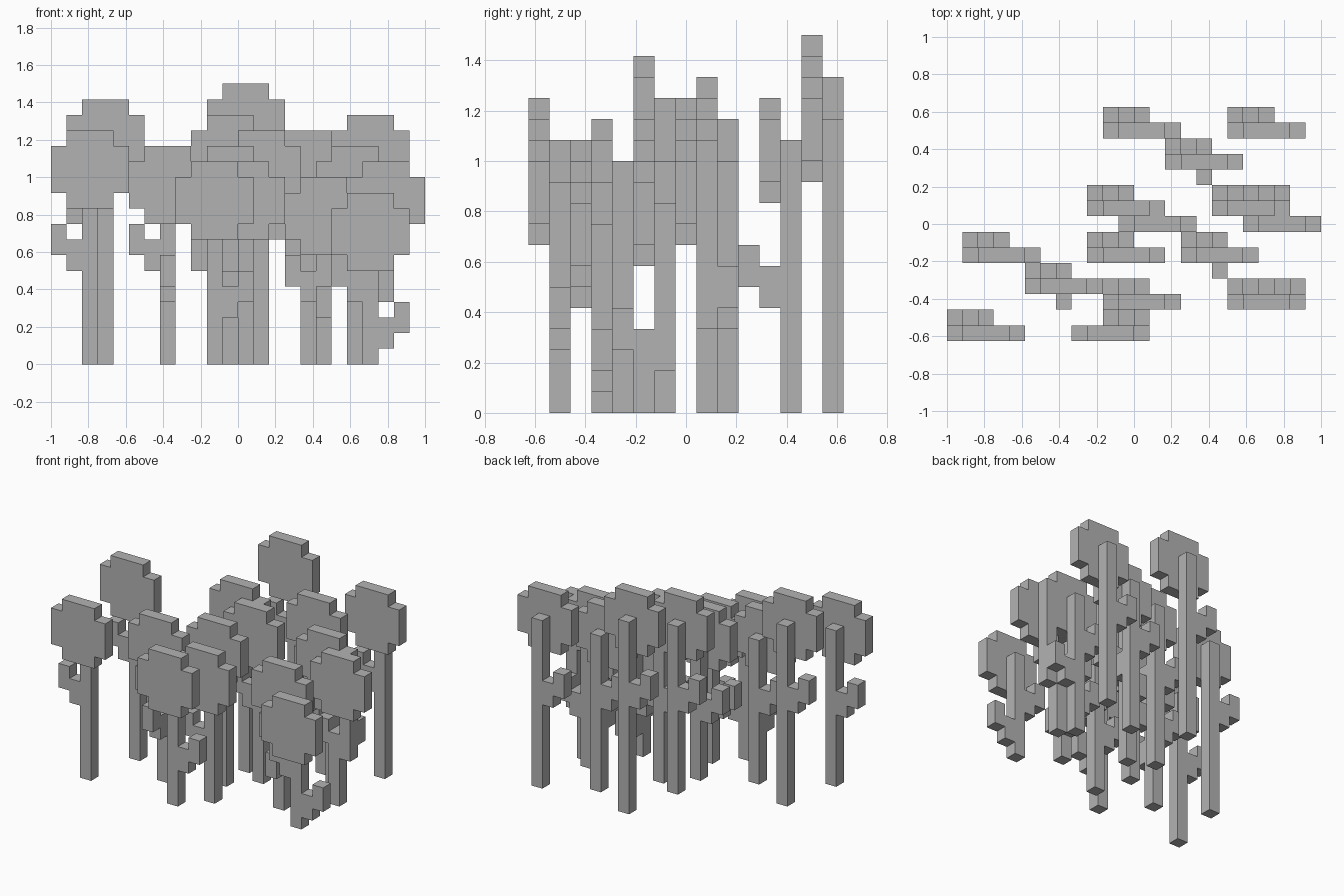
import bpy
import bmesh
from math import radians
from mathutils import Vector

cube = bpy.data.objects.get("Cube")
if cube:
    bpy.data.objects.remove(cube)

UNIT = 1 / 12                      # size of one block
ORIGIN = Vector((0, 7.5, 0))       # block coordinates of the centre

grey = bpy.data.materials.new("plain_grey")
grey.use_nodes = True
grey.diffuse_color = (0.45, 0.45, 0.45, 1)
grey.node_tree.nodes["Principled BSDF"].inputs["Base Color"].default_value = grey.diffuse_color

LEFT, RIGHT, FRONT = Vector((-1, 0, 0)), Vector((1, 0, 0)), Vector((0, -1, 0))
SIDES = [Vector(d) for d in ((1, 0, 0), (0, 1, 0), (0, 0, 1))]


def column(cells, x, y, bottom, top):
    cells.update((int(x), int(y), z) for z in range(bottom, top))


def build(name, cells):
    """Skin a set of blocks with their outer faces only."""
    bm = bmesh.new()
    for cell in cells:
        middle = Vector(cell) + Vector((0.5, 0.5, 0.5))
        for i, axis in enumerate(SIDES):
            for sign in (1, -1):
                normal = axis * sign
                if tuple(int(c) for c in Vector(cell) + normal) in cells:
                    continue
                u, v = SIDES[(i + 1) % 3] / 2, SIDES[(i + 2) % 3] / 2 * sign
                face = middle + normal / 2
                corners = (face - u - v, face + u - v, face + u + v, face - u + v)
                bm.faces.new([bm.verts.new((c - ORIGIN) * UNIT) for c in corners])
    bmesh.ops.remove_doubles(bm, verts=bm.verts, dist=UNIT / 100)
    bmesh.ops.dissolve_limit(bm, angle_limit=radians(1), verts=bm.verts, edges=bm.edges)
    mesh = bpy.data.meshes.new(name)
    bm.to_mesh(mesh)
    bm.free()
    mesh.materials.append(grey)
    bpy.context.collection.objects.link(bpy.data.objects.new(name, mesh))


def flower(name, x, row, base, leaves, bend=None):
    """x, row: block of the stem; base: underside of the bloom;
    leaves: (direction, drop below the bloom); bend: leaf the stem foot sits under."""
    # bloom: a five block disc without its corners, in front of the stem
    bloom = set()
    for dx in range(-2, 3):
        trim = abs(dx) // 2
        column(bloom, x + dx, row - 1, base + trim, base + 5 - trim)
    build(name + "_bloom", bloom)

    # stem and its stepped leaves
    stem = set()
    foot = 0
    for direction, drop in leaves:
        low = base - drop
        near = Vector((x, row, 0)) + direction
        far = near + direction
        column(stem, near.x, near.y, low, low + 2)
        column(stem, far.x, far.y, low + 1, low + 3)
        if bend == direction:
            foot = low
            column(stem, near.x, near.y, 0, low)
    column(stem, x, row, foot, base + 3)
    build(name + "_stem", stem)


# flowers with one leaf on the left
single = [(LEFT, 4)]
for label, x, row, base in (
    ("outer_front", -10, 1, 10),
    ("centre_front", 0, 3, 8),
    ("outer_middle", -9, 6, 12),
    ("centre_middle", -1, 6, 9),
    ("inner_middle", 1, 8, 10),
    ("centre_rear", -1, 9, 11),
    ("centre_back", 0, 14, 13),
    ("outer_back", 8, 14, 11),
):
    flower(label + "_flower", x, row, base, single)
flower("far_side_flower", 9, 8, 8, single, bend=LEFT)

# flower with one leaf on the right
flower("right_leaf_flower", -2, 1, 8, [(RIGHT, 5)])

# flowers with a left and a forward leaf
double = [(LEFT, 3), (FRONT, 5)]
flower("forward_leaf_flower", -5, 4, 9, double)
flower("bent_forward_flower", 5, 6, 7, double, bend=FRONT)
flower("rear_forward_flower", 4, 12, 10, double)

# flowers with a leaf on both sides
pair = [(LEFT, 2), (RIGHT, 5)]
flower("low_pair_flower", 8, 3, 6, pair)
flower("high_pair_flower", 7, 9, 9, pair)
